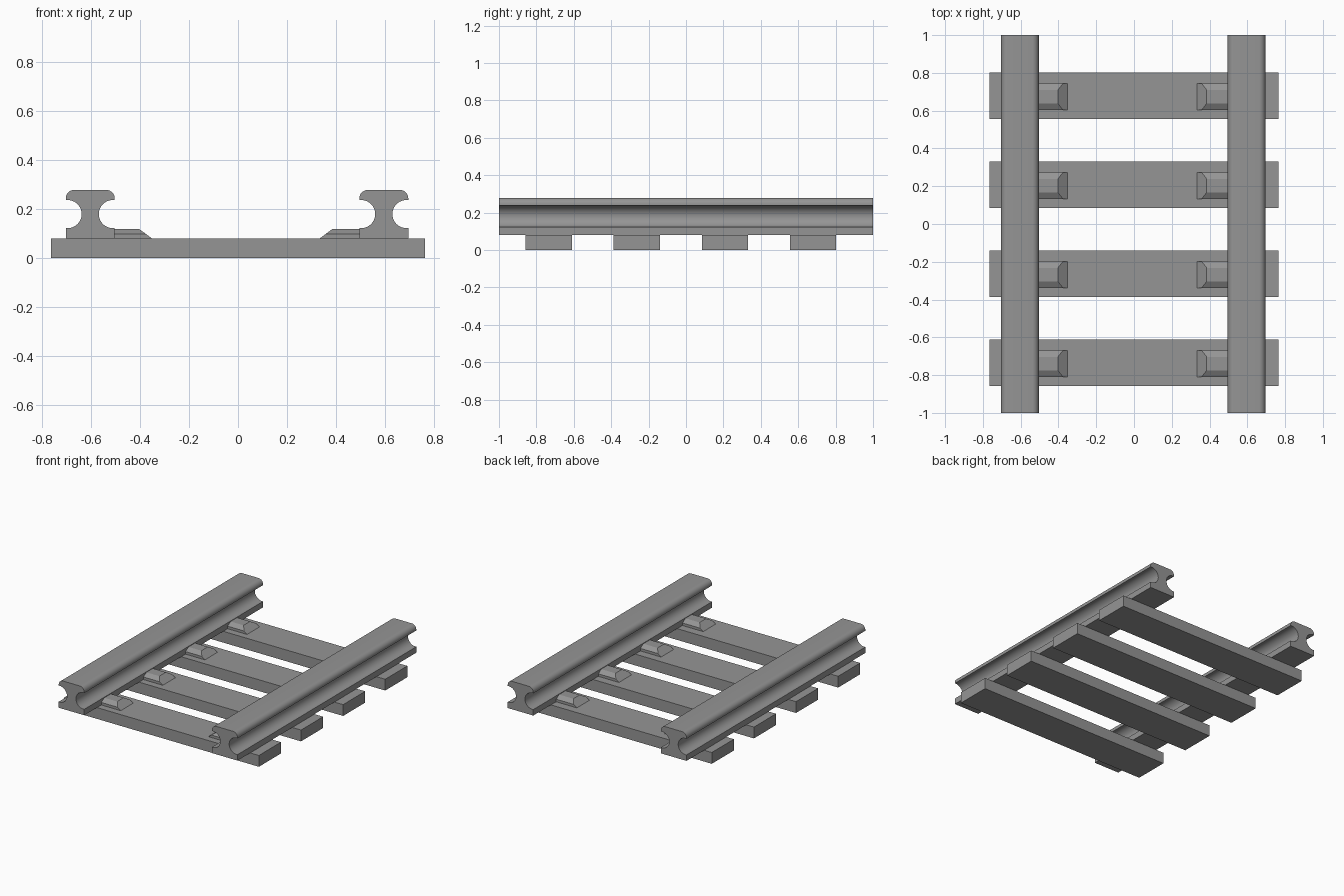
import bpy, bmesh
from math import sin, cos, pi

if "Cube" in bpy.data.objects:
    bpy.data.objects.remove(bpy.data.objects["Cube"])

SLEEPER_Y = [-0.734 + 0.471 * i for i in range(4)]
SLEEPER_TOP = 0.08

# Dark grey finish shared by every part
dark = bpy.data.materials.new("dark_grey")
dark.diffuse_color = (0.3, 0.3, 0.3, 1)
dark.use_nodes = True
dark.node_tree.nodes["Principled BSDF"].inputs["Base Color"].default_value = dark.diffuse_color


def make_object(name, bm):
    bmesh.ops.recalc_face_normals(bm, faces=bm.faces[:])
    mesh = bpy.data.meshes.new(name)
    bm.to_mesh(mesh)
    bm.free()
    mesh.materials.append(dark)
    obj = bpy.data.objects.new(name, mesh)
    bpy.context.collection.objects.link(obj)
    return obj


def loft(name, ring_a, ring_b):
    """Closed solid between two matching outlines."""
    bm = bmesh.new()
    a = [bm.verts.new(p) for p in ring_a]
    b = [bm.verts.new(p) for p in ring_b]
    n = len(a)
    bm.faces.new(a)
    bm.faces.new(b[::-1])
    for i in range(n):
        bm.faces.new((a[i], b[i], b[(i + 1) % n], a[(i + 1) % n]))
    return make_object(name, bm)


def arc(cx, cz, r, start, end, steps):
    return [(cx + r * cos(start + (end - start) * i / steps),
             cz + r * sin(start + (end - start) * i / steps))
            for i in range(steps + 1)]


# Rail section: square foot, round side grooves, rounded head
half = [(0.1, SLEEPER_TOP), (0.1, 0.122)]
half += arc(0.0925, 0.1795, 0.0575, 1.5 * pi, 0.5 * pi, 20)
half += [(0.1, 0.237)]
half += arc(0.066, 0.244, 0.034, 0, pi / 2, 8)
section = half + [(-x, z) for x, z in reversed(half)]

for side, cx in (("left", -0.604), ("right", 0.596)):
    rail = loft("rail_" + side,
                [(cx + x, -1, z) for x, z in section],
                [(cx + x, 1, z) for x, z in section])
    bpy.ops.object.select_all(action='DESELECT')
    rail.select_set(True)
    bpy.context.view_layer.objects.active = rail
    bpy.ops.object.shade_smooth_by_angle(angle=0.6)


# Rail clip: chamfered block with a sloping inner end
def clip(name, x_rail, x_tip, x_top, y):
    outline = [(-0.07, SLEEPER_TOP), (-0.07, 0.098), (-0.036, 0.118),
               (0.036, 0.118), (0.07, 0.098), (0.07, SLEEPER_TOP)]

    def end_x(z):
        t = (z - SLEEPER_TOP) / (0.118 - SLEEPER_TOP)
        return x_tip + (x_top - x_tip) * t
    loft(name, [(x_rail, y + v, z) for v, z in outline],
         [(end_x(z), y + v, z) for v, z in outline])


# Sleepers, each with a clip against both rails
for i, y in enumerate(SLEEPER_Y, 1):
    bm = bmesh.new()
    bmesh.ops.create_cube(bm, size=1)
    bmesh.ops.scale(bm, vec=(1.528, 0.247, SLEEPER_TOP), verts=bm.verts)
    bmesh.ops.translate(bm, vec=(0, y, SLEEPER_TOP / 2), verts=bm.verts)
    make_object(f"sleeper_{i}", bm)
    clip(f"clip_left_{i}", -0.507, -0.352, -0.403, y - 0.005)
    clip(f"clip_right_{i}", 0.499, 0.334, 0.385, y - 0.005)
